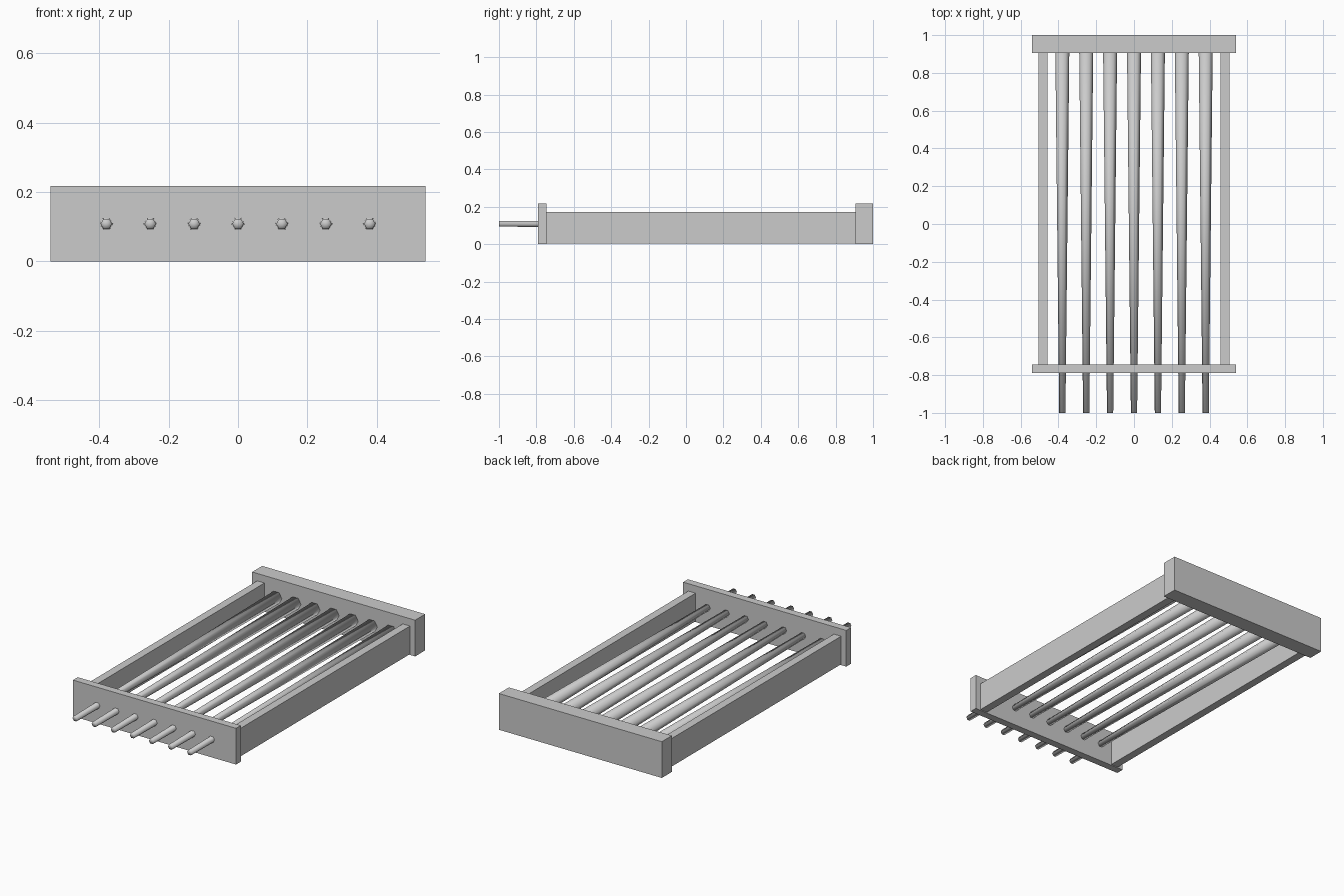
import bpy
import math

default = bpy.data.objects.get("Cube")
if default:
    bpy.data.objects.remove(default, do_unlink=True)

grey = bpy.data.materials.new("plain_grey")
grey.use_nodes = True
colour = (0.6, 0.6, 0.6, 1)
grey.diffuse_color = colour
grey.node_tree.nodes["Principled BSDF"].inputs["Base Color"].default_value = colour


def box(name, low, high):
    """Axis-aligned board between two corners."""
    centre = [(a + b) / 2 for a, b in zip(low, high)]
    bpy.ops.mesh.primitive_cube_add(size=1, location=centre)
    ob = bpy.context.object
    ob.name = name
    ob.scale = [b - a for a, b in zip(low, high)]
    bpy.ops.object.transform_apply(location=False, rotation=False, scale=True)
    ob.data.materials.append(grey)
    return ob


def tapered_rod(name, x, z, front, back, r_front, r_back):
    """Six-sided rod along y, thinner towards the front."""
    bpy.ops.mesh.primitive_cone_add(
        vertices=6, radius1=r_back, radius2=r_front, depth=back - front,
        end_fill_type='TRIFAN', location=(x, (front + back) / 2, z),
        rotation=(math.pi / 2, math.pi / 6, 0))
    ob = bpy.context.object
    ob.name = name
    bpy.ops.object.transform_apply(location=False, rotation=True, scale=False)
    bpy.ops.object.shade_smooth()
    ob.data.materials.append(grey)
    return ob


# End boards
HALF, TOP = 0.54, 0.217
FRONT_INNER, BACK_INNER = -0.745, 0.905
box("front_board", (-HALF, -0.79, 0), (HALF, FRONT_INNER, TOP))
box("back_board", (-HALF, BACK_INNER, 0), (HALF, 1.0, TOP))

# Side rails
for side, x in (("left", 0.482), ("right", -0.482)):
    box(side + "_rail", (x - 0.024, FRONT_INNER, 0.005),
        (x + 0.024, BACK_INNER, 0.173))

# Row of tapered rods passing through the front board
for i in range(7):
    tapered_rod(f"rod_{i + 1}", (i - 3) * 0.1265, TOP / 2,
                -1.0, BACK_INNER + 0.01, 0.0165, 0.037)
